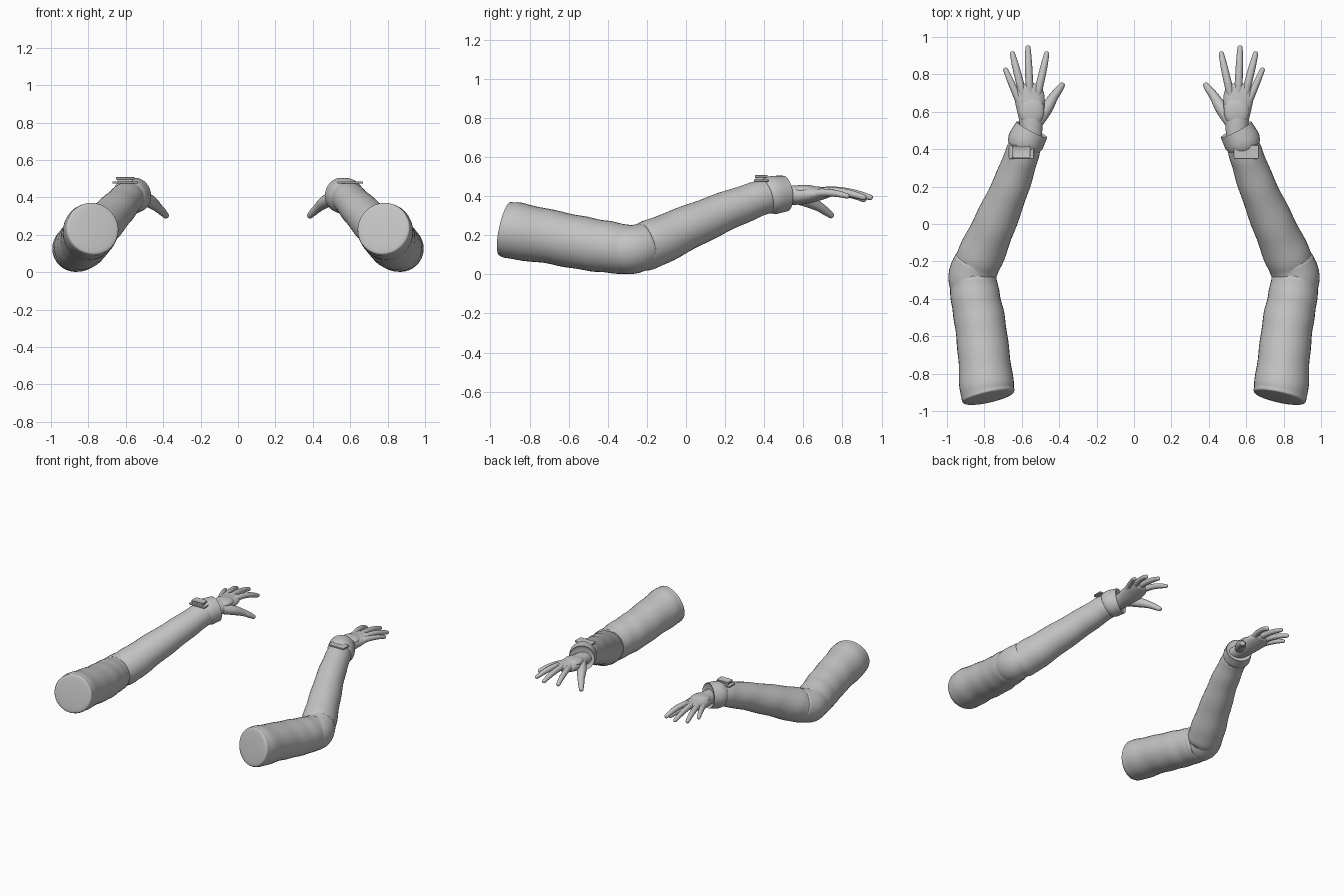
import bpy, bmesh, math
from mathutils import Vector

if "Cube" in bpy.data.objects:
    bpy.data.objects.remove(bpy.data.objects["Cube"], do_unlink=True)

GREY = (0.55, 0.55, 0.55, 1)
mat = bpy.data.materials.new("plain grey")
mat.use_nodes = True
mat.diffuse_color = GREY
bsdf = mat.node_tree.nodes["Principled BSDF"]
bsdf.inputs["Base Color"].default_value = GREY
bsdf.inputs["Roughness"].default_value = 0.7


def finish(name, bm, angle=60):
    bmesh.ops.recalc_face_normals(bm, faces=bm.faces)
    mesh = bpy.data.meshes.new(name)
    bm.to_mesh(mesh)
    bm.free()
    mesh.materials.append(mat)
    ob = bpy.data.objects.new(name, mesh)
    bpy.context.collection.objects.link(ob)
    bpy.ops.object.select_all(action="DESELECT")
    ob.select_set(True)
    bpy.context.view_layer.objects.active = ob
    bpy.ops.object.shade_smooth_by_angle(angle=math.radians(angle))
    return ob


def spline(points, steps):
    """Smooth path through rows of (x, y, z, width, height)."""
    pts = [points[0]] + points + [points[-1]]
    rows = []
    for i in range(1, len(pts) - 2):
        for k in range(steps):
            t = k / steps
            rows.append([0.5 * (2 * b + (c - a) * t + (2 * a - 5 * b + 4 * c - d) * t * t
                                + (3 * b - a - 3 * c + d) * t ** 3)
                         for a, b, c, d in zip(*pts[i - 1:i + 3])])
    return rows + [list(points[-1])]


def tube(name, side, points, domes=(0, 0), steps=5, segs=32, fold=0, ragged=(0, 0)):
    """Loft elliptical rings along a path; domes round the ends, folds ripple the cloth."""
    points = [list(p) + [p[3]] * (5 - len(p)) for p in points]
    rows = spline(points, steps)
    centres = [Vector(r[:3]) for r in rows]
    last = len(rows) - 1
    rings = []
    for i, r in enumerate(rows):
        axis = (centres[min(i + 1, last)] - centres[max(i - 1, 0)]).normalized()
        rim = ragged[0] if i == 0 else ragged[1] if i == last else 0
        ripple = fold if 0 < i < last else 0
        ring = (centres[i], axis, r[3], r[4], rim, ripple, i)
        caps = []
        for k in range(1, 6):
            a = k / 6 * math.pi / 2
            depth = math.sin(a) * r[3]
            if i == 0 and domes[0]:
                caps.append((centres[i] - axis * depth * domes[0], axis,
                             r[3] * math.cos(a), r[4] * math.cos(a), 0, 0, i))
            if i == last and domes[1]:
                caps.append((centres[i] + axis * depth * domes[1], axis,
                             r[3] * math.cos(a), r[4] * math.cos(a), 0, 0, i))
        rings += caps[::-1] + [ring] if i == 0 else [ring] + caps
    bm = bmesh.new()
    loops = []
    for c, axis, w, h, rim, ripple, i in rings:
        right = axis.cross(Vector((0, 0, 1))).normalized()
        up = right.cross(axis)
        loop = []
        for k in range(segs):
            a = math.tau * k / segs
            s = 1 + ripple * math.sin(i * 1.25 + 1.5 * math.sin(a))
            p = c + right * math.cos(a) * w * s + up * math.sin(a) * h * s
            p += axis * rim * (math.sin(5 * a) + math.sin(8 * a + 1))
            loop.append(bm.verts.new((p.x * side, p.y, p.z)))
        loops.append(loop)
    for a, b in zip(loops, loops[1:]):
        for k in range(segs):
            n = (k + 1) % segs
            bm.faces.new((a[k], a[n], b[n], b[k]))
    bm.faces.new(loops[0])
    bm.faces.new(loops[-1])
    return finish(name, bm)


def box(name, centre, size, bevel=0.003, recess=0):
    """Rounded plate, with an optional sunken panel in its top."""
    bm = bmesh.new()
    bmesh.ops.create_cube(bm, size=1)
    for v in bm.verts:
        v.co = Vector(centre) + Vector([a * b for a, b in zip(v.co, size)])
    corners = [e for e in bm.edges if abs(e.verts[0].co.z - e.verts[1].co.z) > 1e-4]
    bmesh.ops.bevel(bm, geom=corners, offset=0.01, segments=3, affect="EDGES", profile=0.5)
    if recess:
        top = max(bm.faces, key=lambda f: f.calc_center_median().z)
        bmesh.ops.inset_region(bm, faces=[top], thickness=0.014)
        bmesh.ops.translate(bm, verts=top.verts[:], vec=(0, 0, -recess))
    ob = finish(name, bm, 30)
    mod = ob.modifiers.new("soft edges", "BEVEL")
    mod.width = bevel
    mod.segments = 2
    return ob


# Finger paths from knuckle to tip
FINGERS = {
    "index_finger": [(0.525, 0.66, 0.415, 0.024), (0.503, 0.75, 0.425, 0.021),
                     (0.482, 0.84, 0.41, 0.019), (0.467, 0.91, 0.383, 0.014)],
    "middle_finger": [(0.555, 0.66, 0.42, 0.024), (0.56, 0.76, 0.428, 0.021),
                      (0.564, 0.86, 0.415, 0.019), (0.567, 0.943, 0.393, 0.014)],
    "ring_finger": [(0.585, 0.66, 0.418, 0.024), (0.609, 0.75, 0.425, 0.021),
                    (0.632, 0.84, 0.413, 0.019), (0.65, 0.91, 0.393, 0.014)],
    "little_finger": [(0.6, 0.63, 0.41, 0.024), (0.632, 0.70, 0.418, 0.02),
                      (0.663, 0.77, 0.413, 0.017), (0.687, 0.825, 0.4, 0.013)],
    "thumb": [(0.515, 0.55, 0.4, 0.035), (0.467, 0.62, 0.377, 0.034),
              (0.43, 0.68, 0.346, 0.025), (0.404, 0.715, 0.322, 0.021),
              (0.385, 0.742, 0.302, 0.016)],
}

for label, side in (("left", 1), ("right", -1)):
    # Sleeve: upper arm, elbow patch, forearm and cuff
    tube(label + "_upper_sleeve", side,
         [(0.777, -0.925, 0.233, 0.14), (0.787, -0.87, 0.222, 0.146),
          (0.803, -0.7, 0.193, 0.138), (0.823, -0.53, 0.16, 0.136),
          (0.847, -0.4, 0.14, 0.132), (0.86, -0.3, 0.127, 0.126)],
         domes=(0.07, 0.25), fold=0.012, ragged=(0, 0.006))
    tube(label + "_elbow_patch", side,
         [(0.85, -0.38, 0.136, 0.115), (0.868, -0.285, 0.126, 0.125),
          (0.845, -0.2, 0.15, 0.116)], domes=(0.2, 0.2))
    tube(label + "_forearm_sleeve", side,
         [(0.852, -0.24, 0.133, 0.12), (0.82, -0.17, 0.158, 0.124),
          (0.745, 0.0, 0.235, 0.113), (0.66, 0.2, 0.322, 0.1),
          (0.603, 0.36, 0.383, 0.091), (0.58, 0.43, 0.405, 0.086)],
         domes=(0.3, 0), fold=0.015, ragged=(0.005, 0))
    tube(label + "_cuff", side,
         [(0.59, 0.415, 0.397, 0.09), (0.577, 0.445, 0.405, 0.098),
          (0.546, 0.505, 0.413, 0.092)], domes=(0.1, -0.2))

    # Hand
    tube(label + "_palm", side,
         [(0.55, 0.46, 0.405, 0.058, 0.046), (0.55, 0.54, 0.405, 0.062, 0.05),
          (0.553, 0.62, 0.408, 0.075, 0.046), (0.56, 0.69, 0.414, 0.08, 0.034),
          (0.562, 0.735, 0.42, 0.066, 0.024)], domes=(0, 0.25))
    for finger, path in FINGERS.items():
        tube(label + "_" + finger, side, path, domes=(0.8, 0.9), steps=4, segs=16)

    # Raised oval on the back of the hand
    bm = bmesh.new()
    bmesh.ops.create_uvsphere(bm, u_segments=32, v_segments=12, radius=1)
    for v in bm.verts:
        v.co = ((0.548 + v.co.x * 0.068) * side, 0.605 + v.co.y * 0.08, 0.432 + v.co.z * 0.026)
    finish(label + "_hand_patch", bm)

# Wrist devices
box("left_wrist_plate", (0.6, 0.385, 0.479), (0.135, 0.075, 0.011))
box("right_wrist_plate", (-0.603, 0.385, 0.479), (0.135, 0.075, 0.011))
box("right_device_body", (-0.603, 0.385, 0.489), (0.085, 0.06, 0.014))
box("right_device_screen", (-0.603, 0.385, 0.502), (0.1, 0.066, 0.013), recess=0.005)
